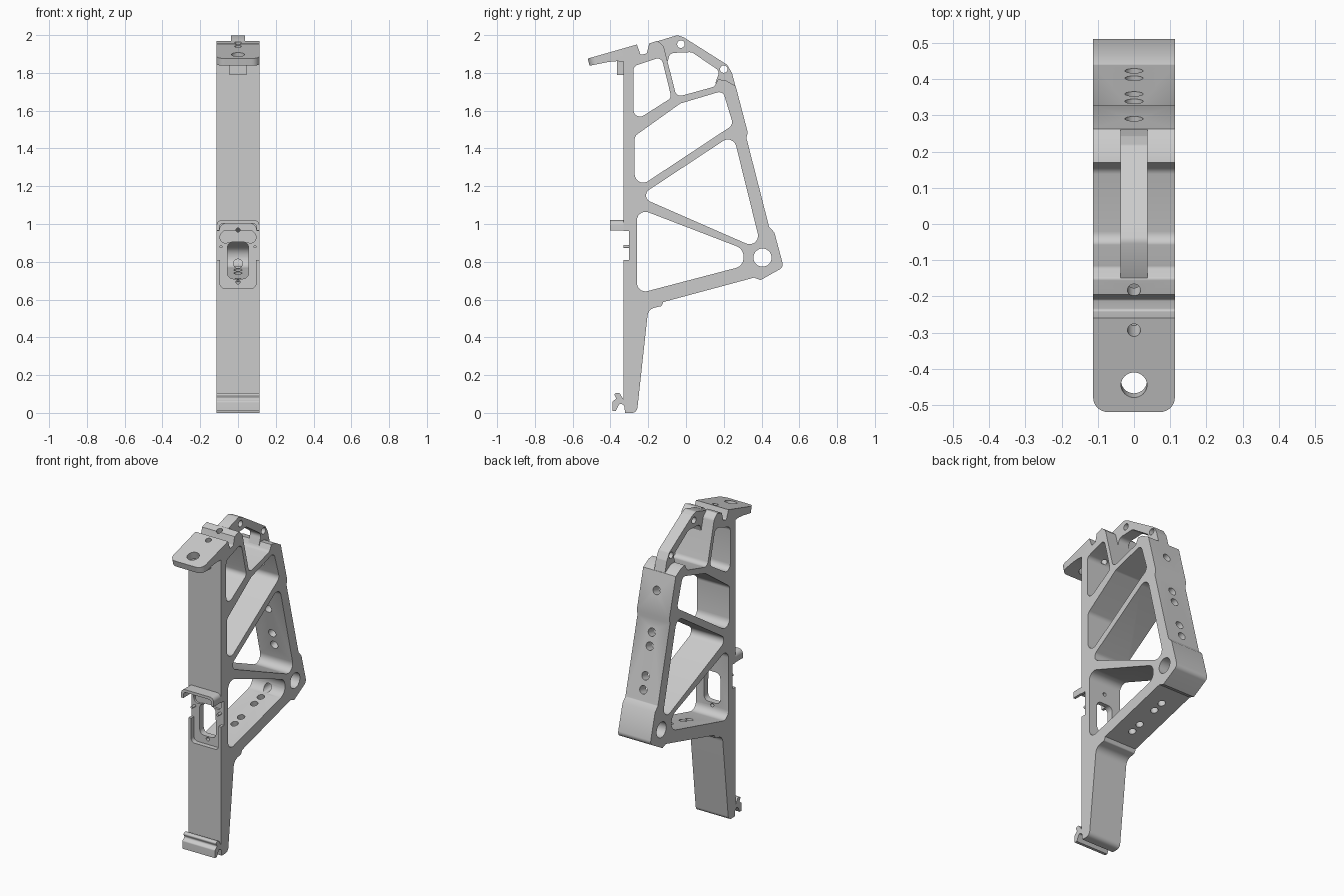
import bpy, bmesh, math
from mathutils import Vector, Matrix

if "Cube" in bpy.data.objects:
    bpy.data.objects.remove(bpy.data.objects["Cube"])

W = 0.113  # half width of the bracket


def rounded(pts, n=7):
    """Turn (a, b, radius) corners into a filleted outline."""
    out = []
    for i, p in enumerate(pts):
        c = Vector(p[:2])
        r = p[2] if len(p) > 2 else 0
        a = Vector(pts[i - 1][:2]) - c
        b = Vector(pts[(i + 1) % len(pts)][:2]) - c
        if r == 0:
            out.append(c)
            continue
        half = a.angle(b) / 2
        d = min(r / math.tan(half), 0.49 * a.length, 0.49 * b.length)
        r = d * math.tan(half)
        mid = c + (a.normalized() + b.normalized()).normalized() * (r / math.sin(half))
        s, e = c + a.normalized() * d - mid, c + b.normalized() * d - mid
        sweep = s.angle_signed(e)
        for k in range(n + 1):
            t = -sweep * k / n
            out.append(mid + Vector((s.x * math.cos(t) - s.y * math.sin(t),
                                     s.x * math.sin(t) + s.y * math.cos(t))))
    return out


def finish(name, bm):
    bmesh.ops.recalc_face_normals(bm, faces=bm.faces)
    me = bpy.data.meshes.new(name)
    bm.to_mesh(me)
    bm.free()
    ob = bpy.data.objects.new(name, me)
    bpy.context.collection.objects.link(ob)
    return ob


def prism(name, pts, axis, lo, hi, tip_radius=0):
    """Extrude an outline: axis X takes (y, z) points, axis Y takes (x, z)."""
    bm = bmesh.new()
    put = (lambda p, t: (t, p.x, p.y)) if axis == 'X' else (lambda p, t: (p.x, t, p.y))
    pts = rounded(pts)
    rings = [[bm.verts.new(put(p, t)) for p in pts] for t in (lo, hi)]
    for ring in rings:
        bm.faces.new(ring)
    for i in range(len(pts)):
        bm.faces.new((rings[0][i - 1], rings[0][i], rings[1][i], rings[1][i - 1]))
    if tip_radius:  # round the plan corners of the top flange
        es = [e for e in bm.edges if all(v.co.y < -0.5 for v in e.verts)
              and abs(e.verts[0].co.x - e.verts[1].co.x) < 1e-5]
        bmesh.ops.bevel(bm, geom=es, offset=tip_radius, segments=7, profile=0.5, affect='EDGES')
    return finish(name, bm)


def rod(name, centre, direction, r, length):
    bm = bmesh.new()
    rot = Vector(direction).to_track_quat('Z', 'Y').to_matrix().to_4x4()
    bmesh.ops.create_cone(bm, cap_ends=True, segments=32, radius1=r, radius2=r,
                          depth=length, matrix=Matrix.Translation(centre) @ rot)
    return finish(name, bm)


def cut(target, cutter):
    cutter.hide_render = True
    m = target.modifiers.new("cut", 'BOOLEAN')
    m.operation, m.solver, m.object = 'DIFFERENCE', 'EXACT', cutter
    bpy.context.view_layer.objects.active = target
    bpy.ops.object.modifier_apply(modifier=m.name)
    bpy.data.objects.remove(cutter)


def mirror_outline(half):
    return half + [(-p[0],) + tuple(p[1:]) for p in reversed(half)]


# Main frame outline, seen from the right
outline = [
    (-.26, 0, .03), (-.322, 0), (-.328, .04, .01), (-.35, .052, .01), (-.372, .01), (-.39, .01),
    (-.39, .06, .01), (-.368, .075, .01), (-.385, .105, .01), (-.352, .105, .01), (-.33, .07),
    (-.33, 1.86), (-.365, 1.862), (-.41, 1.858), (-.511, 1.838), (-.52, 1.876),
    (-.26, 1.95), (-.24, 1.895, .008), (-.208, 1.903, .008), (-.195, 1.955), (-.15, 1.97, .01),
    (-.118, 1.94, .03), (-.05, 1.672, .03), (.15, 1.727, .03), (.17, 1.765), (.207, 1.762),
    (.263, 1.73), (.327, 1.485), (.32, 1.455), (.44, .985, .01), (.468, .955), (.517, .772, .03),
    (.395, .703), (.36, .716), (-.12, .587), (-.13, .565, .01), (-.2, .55, .06)]
frame = prism("bracket_frame", outline, 'X', -W, W, tip_radius=.042)

# Windows through the frame
windows = [
    [(-.278, 1.835, .03), (-.13, 1.885, .03), (-.077, 1.668, .03), (-.278, 1.54, .035)],
    [(-.272, 1.465, .035), (-.03, 1.638, .03), (.195, 1.705, .03), (.25, 1.525, .035), (-.272, 1.18, .045)],
    [(-.25, 1.145, .035), (.25, 1.475, .045), (.402, .86, .045)],
    [(-.26, 1.085, .045), (.305, .868, .06), (.305, .778, .06), (-.26, .63, .045)]]
for w in windows:
    cut(frame, prism("window_cutter", w, 'X', -.3, .3))
cut(frame, rod("pivot_cutter", (0, .405, .822), (1, 0, 0), .048, .5))

# Screw holes square to the back edge, the lower edge and the top flange
for z in (1.62, 1.38, 1.30, 1.13, 1.05):
    cut(frame, rod("back_hole_cutter", (0, .32 + (1.455 - z) * .255, z), (0, .97, .247), .025, .18))
for y in (-.015, .05, .18, .245):
    cut(frame, rod("lower_hole_cutter", (0, y, .62 + y * .27), (0, .26, -.965), .022, .16))
for y, z, r in ((-.44, 1.88, .036), (-.285, 1.91, .018), (-.175, 1.93, .018)):
    cut(frame, rod("flange_hole_cutter", (0, y, z), (0, -.27, .963), r, .16))
cut(frame, rod("corner_hole_cutter", (0, .31, .79), (0, 1, 0), .024, .16))

# Front recess: full-width band, arched top and narrower lower pocket
arch_top = mirror_outline([(.097, .93), (.097, 1.003, .04)])
recesses = [
    ([(-.2, .81), (-.2, .962), (.2, .962), (.2, .81)], -.301),
    (arch_top, -.3005),
    (mirror_outline([(.095, .83), (.095, .66, .025)]), -.3),
    (mirror_outline([(.095, .965, .035), (.095, .895, .035), (.03, .905, .02)]), -.288),
    (mirror_outline([(.056, .71, .03), (.056, .905, .03)]), -.2)]
for pts, depth in recesses:
    cut(frame, prism("recess_cutter", pts, 'Y', -.42, depth))
for z in (.968, .693):
    cut(frame, rod("small_hole_cutter", (0, -.29, z), (0, 1, 0), .011, .12))

# Slim rib arching over the top opening
rib = prism("top_rib", [
    (-.165, 1.955), (-.15, 1.968), (-.045, 2, .03), (-.01, 1.987, .03), (.218, 1.843, .02),
    (.243, 1.8, .02), (.2625, 1.728), (.19, 1.735), (.155, 1.745), (.178, 1.81, .03),
    (.03, 1.91, .04), (-.085, 1.905, .03), (-.1, 1.85), (-.125, 1.87)], 'X', -.037, .037)
for y, z in ((-.027, 1.952), (.2, 1.82)):
    cut(rib, rod("rib_hole_cutter", (0, y, z), (1, 0, 0), .02, .3))
cut(rib, rod("rib_bore_cutter", (0, -.175, 1.93), (0, -.27, .963), .018, .16))

# Hood over the recess, locating pins, and tab under the flange
hood = [(.113, .965), (.113, 1.02, .055), (-.113, 1.02, .055), (-.113, .965),
        (-.097, .965), (-.097, 1.003, .04), (.097, 1.003, .04), (.097, .965)]
prism("recess_hood", hood, 'Y', -.403, -.32)
for s in (-1, 1):
    rod("locating_pin", (s * .09, -.31, .88), (0, 1, 0), .008, .044)
prism("flange_tab", [(-.045, 1.79), (.045, 1.79), (.045, 1.87), (-.045, 1.87)], 'Y', -.365, -.325)

# Smooth the fillets and bores, keep machined edges sharp
bpy.ops.object.select_all(action='DESELECT')
for ob in bpy.context.scene.objects:
    ob.select_set(True)
bpy.context.view_layer.objects.active = frame
bpy.ops.object.shade_smooth_by_angle(angle=math.radians(30))
